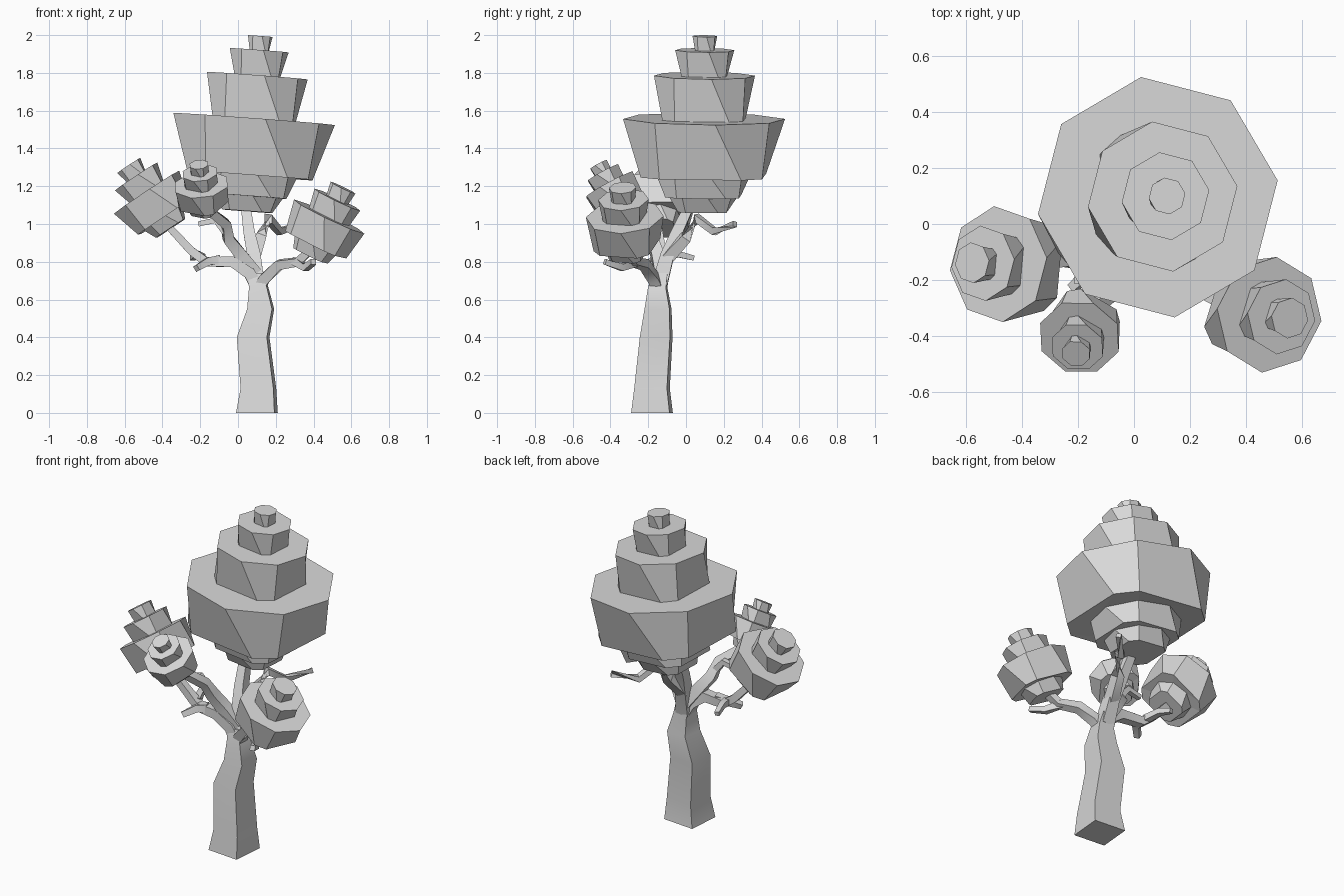
import bpy, bmesh, math
from mathutils import Vector

cube = bpy.data.objects.get("Cube")
if cube:
    bpy.data.objects.remove(cube, do_unlink=True)

grey = bpy.data.materials.new("plain_grey")
grey.use_nodes = True
GREY = (0.7, 0.7, 0.7, 1)
grey.diffuse_color = GREY
grey.node_tree.nodes["Principled BSDF"].inputs["Base Color"].default_value = GREY


def skin(name, rings, smooth=False):
    """Join a list of equal rings of points into a capped solid."""
    bm = bmesh.new()
    loops = [[bm.verts.new(p) for p in ring] for ring in rings]
    n = len(loops[0])
    for low, high in zip(loops, loops[1:]):
        for i in range(n):
            j = (i + 1) % n
            bm.faces.new((low[i], low[j], high[j], high[i]))
    bm.faces.new(loops[0][::-1])
    bm.faces.new(loops[-1])
    bmesh.ops.recalc_face_normals(bm, faces=bm.faces)
    mesh = bpy.data.meshes.new(name)
    bm.to_mesh(mesh)
    bm.free()
    mesh.materials.append(grey)
    obj = bpy.data.objects.new(name, mesh)
    bpy.context.collection.objects.link(obj)
    if smooth:
        bpy.ops.object.select_all(action='DESELECT')
        obj.select_set(True)
        bpy.context.view_layer.objects.active = obj
        bpy.ops.object.shade_smooth_by_angle(angle=math.radians(35))


def ring(center, side, up, radius, count, turn, shift=0):
    """Polygon of points; shift turns every second corner further."""
    angles = [turn + math.tau * i / count + (shift if i % 2 == 0 else 0) for i in range(count)]
    return [center + radius * (math.cos(a) * side + math.sin(a) * up) for a in angles]


def branch(name, points, start, end):
    """Tapered four-sided limb along a path."""
    pts = [Vector(p) for p in points]
    rings = []
    for i, p in enumerate(pts):
        d = (pts[min(i + 1, len(pts) - 1)] - pts[max(i - 1, 0)]).normalized()
        ref = Vector((0, 1, 0)) if abs(d.y) < 0.75 else Vector((1, 0, 0))
        side = d.cross(ref).normalized()
        r = start + (end - start) * i / (len(pts) - 1)
        rings.append(ring(p, side, d.cross(side), r, 4, math.pi / 4))
    skin(name, rings, smooth=True)


def foliage(name, top, axis, profile, scale, turn):
    """Tiered crown: profile alternates tier tops and bottoms as (radius, depth)."""
    axis = Vector(axis).normalized()
    side = (Vector((1, 0, 0)) - axis * axis.x).normalized()
    up = axis.cross(side)
    skin(name, [ring(Vector(top) - axis * (d * scale), side, up, r * scale, 8,
                     math.radians(turn), math.radians(23) * (k % 2))
                for k, (r, d) in enumerate(profile)])


# Trunk: x, y, z and half width at each level
trunk = [(.10, -.18, 0, .102), (.108, -.18, .13, .087), (.08, -.158, .4, .08),
         (.12, -.148, .55, .066), (.11, -.15, .66, .048), (.095, -.135, .74, .04)]
X, Y = Vector((1, 0, 0)), Vector((0, 1, 0))
skin("trunk", [ring(Vector((x, y, z)), X, Y, h * math.sqrt(2), 4, math.radians(40))
               for x, y, z, h in trunk], smooth=True)

# Main limbs
branch("center_branch", [(.1, -.14, .68), (.085, -.1, .83), (.06, -.05, .95), (.04, .02, 1.1)], .058, .035)
branch("right_branch", [(.105, -.145, .64), (.14, -.17, .71), (.22, -.22, .785), (.32, -.28, .8), (.42, -.32, .9)], .045, .028)
branch("left_branch", [(.105, -.145, .66), (.06, -.15, .74), (-.03, -.16, .8), (-.17, -.14, .8), (-.25, -.13, .86), (-.38, -.15, 1.0)], .05, .026)
branch("front_branch", [(.09, -.13, .74), (.02, -.15, .83), (-.05, -.18, .92), (-.065, -.23, 1.0), (-.19, -.34, 1.1)], .052, .03)
branch("back_branch", [(.085, -.1, .82), (.12, 0, .93), (.16, .06, 1.03), (.22, .15, .96), (.33, .26, 1.0)], .045, .02)

# Bare twigs
branch("right_twig", [(.3, -.27, .8), (.36, -.34, .77), (.4, -.43, .8)], .03, .021)
branch("left_twig", [(-.1, -.15, .81), (-.16, -.17, .8), (-.22, -.23, .765)], .035, .023)
branch("left_back_twig", [(-.19, -.13, .82), (-.22, -.04, .84), (-.24, .04, .82)], .028, .019)
branch("front_twig", [(-.06, -.2, .95), (-.12, -.2, 1.02), (-.21, -.2, 1.0)], .028, .019)

# Crowns
big = [(.066, 0), (.06, .075), (.158, .075), (.142, .21), (.27, .21), (.258, .44), (.433, .44),
       (.388, .74), (.255, .73), (.235, .85), (.185, .85), (.155, .93)]
small = [(.073, 0), (.066, .07), (.135, .07), (.122, .17), (.208, .17), (.185, .335),
         (.125, .33), (.105, .4)]
foliage("main_crown", (.118, .1, 1.995), (.075, .01, 1), big, 1, 8)
foliage("left_crown", (-.578, -.138, 1.31), (-.55, .03, .83), small, 1, 5)
foliage("right_crown", (.556, -.336, 1.192), (.43, -.07, .9), small, 1, -8)
foliage("front_crown", (-.207, -.463, 1.315), (-.1, -.48, .88), small, .72, -20)
